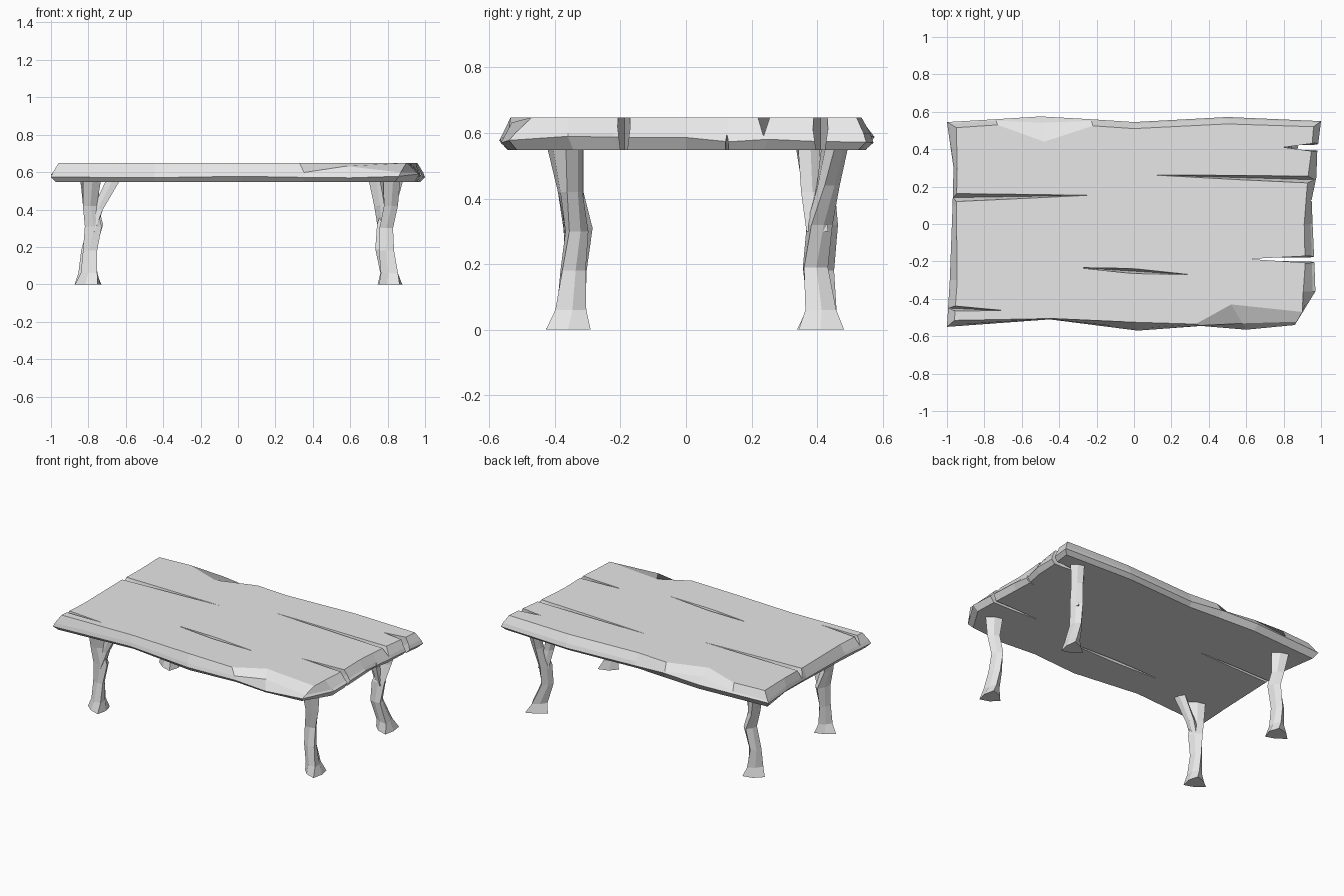
import bpy, bmesh, math, random
from mathutils import Vector

random.seed(4)
old = bpy.data.objects.get("Cube")
if old:
    bpy.data.objects.remove(old, do_unlink=True)

wood = bpy.data.materials.new("pale grey")
wood.use_nodes = True
grey = (0.8, 0.8, 0.8, 1)
wood.diffuse_color = grey
wood.node_tree.nodes["Principled BSDF"].inputs["Base Color"].default_value = grey


def finish(bm, name):
    bmesh.ops.recalc_face_normals(bm, faces=bm.faces)
    mesh = bpy.data.meshes.new(name)
    bm.to_mesh(mesh)
    bm.free()
    mesh.materials.append(wood)
    obj = bpy.data.objects.new(name, mesh)
    bpy.context.collection.objects.link(obj)
    return obj


def skin(bm, rings):
    """Joins closed rings of points into a capped tube."""
    loops = [[bm.verts.new(p) for p in ring] for ring in rings]
    for low, high in zip(loops, loops[1:]):
        for i in range(len(low)):
            j = (i + 1) % len(low)
            bm.faces.new((low[i], low[j], high[j], high[i]))
    caps = [bm.faces.new(loops[0][::-1]), bm.faces.new(loops[-1])]
    bmesh.ops.triangulate(bm, faces=caps)


# Table top: widest outline (x, y) paired with the top edge (x, y)
EDGE = [
    (-1, -.55, -.96, -.515), (-.45, -.51, -.44, -.505), (.02, -.57, 0, -.525),
    (.36, -.545, .33, -.535), (.6, -.565, .52, -.43), (.86, -.54, .9, -.47),
    (.97, -.36, .905, -.36), (.965, -.22, .915, -.22), (.955, 0, .91, 0),
    (.95, .13, .92, .13), (.975, .25, .93, .25), (.98, .39, .95, .4),
    (1, .55, .96, .52), (.5, .572, .5, .535), (0, .545, 0, .51),
    (-.23, .56, -.22, .525), (-.5, .575, -.48, .44), (-.74, .56, -.73, .53),
    (-1, .545, -.95, .515), (-.965, .3, -.945, .3), (-.97, .1, -.95, .1),
    (-.985, -.3, -.945, -.3),
]
base, middle, shoulder, top = [], [], [], []
for x, y, tx, ty in EDGE:
    outer, inner = Vector((x, y)), Vector((tx, ty))
    wide = (outer - inner).length > 0.1
    base.append((x * .975, y * .955, .548))
    middle.append((x, y, .58 + random.uniform(-.012, .012)))
    shoulder.append((*outer.lerp(inner, .25), .632 if wide else .598))
    top.append((tx, ty, .648))
bm = bmesh.new()
skin(bm, [base, middle, shoulder, top])
slab = finish(bm, "table_top")


# Tapered splits in the wood: start, tip, half widths, surface height, depth
def crack(bm, start, tip, end_w, mid_w, z=.66, depth=-.07):
    a, b = Vector((*start, z)), Vector((*tip, z))
    m = a.lerp(b, .45)
    side = Vector((a.y - b.y, b.x - a.x, 0)).normalized()
    down = Vector((0, 0, depth))
    pts = [a + side * end_w, a - side * end_w, m + side * mid_w,
           m - side * mid_w, b, a + down, m + down]
    if abs(depth) > .1:
        pts.append(b + down)
    verts = [bm.verts.new(p) for p in pts]
    hull = bmesh.ops.convex_hull(bm, input=verts)
    bmesh.ops.delete(bm, geom=[v for v in hull["geom_interior"] if v.is_valid],
                     context='VERTS')


bm = bmesh.new()
crack(bm, (-1.03, .14), (-.16, .155), .026, .015)
crack(bm, (-1.03, -.448), (-.65, -.465), .018, .01)
crack(bm, (-.27, -.235), (.37, -.275), .002, .015)
crack(bm, (1.02, .235), (0, .265), .022, .014)
crack(bm, (1.02, -.19), (.61, -.187), .024, .011, depth=-.2)
crack(bm, (1.02, .41), (.8, .41), .03, .015, depth=-.2)
crack(bm, (1.02, .125), (.88, .125), .018, .01, .54, .07)
crack(bm, (-.4, -.27), (.42, -.28), .002, .015, .54, .04)
crack(bm, (-.96, .13), (-.33, .14), .012, .01, .54, .04)
cutter = finish(bm, "crack_cutter")
cutter.hide_render = True
cut = slab.modifiers.new("cracks", 'BOOLEAN')
cut.operation = 'DIFFERENCE'
cut.solver = 'EXACT'
cut.object = cutter
graph = bpy.context.evaluated_depsgraph_get()
carved = bpy.data.meshes.new_from_object(slab.evaluated_get(graph))
slab.modifiers.clear()
slab.data = carved
bpy.data.objects.remove(cutter, do_unlink=True)


# Gnarled limbs: uneven six-sided rings along (x, y, z, radius)
def limb(bm, path):
    rings = []
    for k, (x, y, z, r) in enumerate(path):
        ring = []
        for i in range(6):
            ang = math.tau * i / 6 + k * .22
            reach = r * (1.08 if i % 2 else .74) * random.uniform(.92, 1.08)
            ring.append((x + reach * math.cos(ang), y + reach * math.sin(ang), z))
        rings.append(ring)
    skin(bm, rings)


def leg(name, *paths):
    bm = bmesh.new()
    for path in paths:
        limb(bm, path)
    finish(bm, name)


leg("front_left_leg",
    [(.825, -.36, 0, .07), (.815, -.355, .06, .052), (.795, -.35, .18, .042),
     (.79, -.34, .3, .04), (.81, -.355, .42, .042), (.805, -.37, .57, .062)])
leg("front_right_leg",
    [(-.79, -.36, 0, .072), (-.79, -.355, .06, .05), (-.79, -.345, .18, .04),
     (-.775, -.34, .31, .048), (-.8, -.355, .42, .04), (-.8, -.37, .57, .06)],
    [(-.785, -.345, .28, .03), (-.745, -.345, .4, .033), (-.66, -.355, .57, .042)])
leg("back_left_leg",
    [(.825, .41, 0, .072), (.815, .405, .06, .052), (.775, .385, .19, .042),
     (.785, .4, .32, .046), (.81, .43, .44, .038), (.835, .455, .57, .045)],
    [(.785, .4, .3, .034), (.765, .38, .42, .034), (.74, .365, .57, .042)])
leg("back_right_leg",
    [(-.79, .405, 0, .075), (-.795, .405, .06, .052), (-.8, .41, .18, .042),
     (-.765, .415, .32, .045), (-.79, .41, .42, .042), (-.8, .415, .57, .06)])
